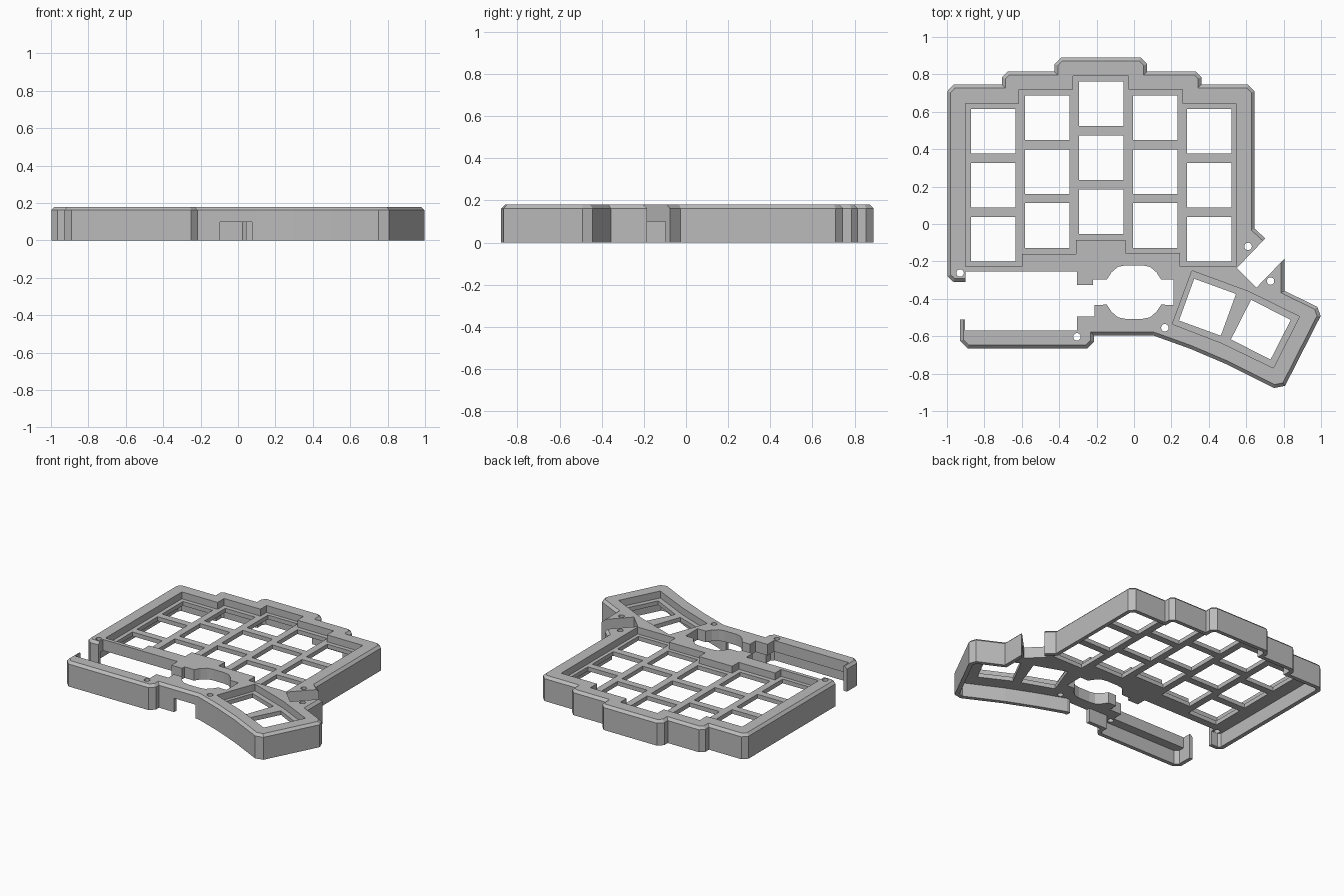
import bpy, bmesh
from math import cos, sin, radians
from mathutils import Vector, Matrix

cube = bpy.data.objects.get("Cube")
if cube:
    bpy.data.objects.remove(cube)

HEIGHT, CEILING, FLOOR = 0.18, 0.10, 0.13
CHAMFER = 0.018

grey = bpy.data.materials.new("mid grey")
grey.use_nodes = True
grey.diffuse_color = (0.5, 0.5, 0.5, 1)
grey.node_tree.nodes["Principled BSDF"].inputs["Base Color"].default_value = (0.5, 0.5, 0.5, 1)


def prism(name, points, z0, z1, chamfer_edges=()):
    """Extrude a flat outline; optionally chamfer the listed top edges."""
    bm = bmesh.new()
    base = bm.faces.new([bm.verts.new((x, y, z0)) for x, y in points])
    top = bmesh.ops.extrude_face_region(bm, geom=[base])["geom"]
    verts = [g for g in top if isinstance(g, bmesh.types.BMVert)]
    bmesh.ops.translate(bm, verts=verts, vec=(0, 0, z1 - z0))
    bmesh.ops.recalc_face_normals(bm, faces=bm.faces[:])
    if chamfer_edges:
        def top_vert(p):
            return min(verts, key=lambda v: (v.co.xy - Vector(p)).length)
        edges = [bm.edges.get((top_vert(a), top_vert(b))) for a, b in chamfer_edges]
        bmesh.ops.bevel(bm, geom=edges, offset=CHAMFER, segments=1,
                        affect='EDGES', profile=0.5)
    mesh = bpy.data.meshes.new(name)
    bm.to_mesh(mesh)
    bm.free()
    obj = bpy.data.objects.new(name, mesh)
    bpy.context.collection.objects.link(obj)
    mesh.materials.append(grey)
    return obj


def square(cx, cy, size, angle=0):
    turn = Matrix.Rotation(radians(angle), 2)
    h = size / 2
    return [Vector((cx, cy)) + turn @ Vector(c)
            for c in ((-h, -h), (h, -h), (h, h), (-h, h))]


def circle(cx, cy, r, n=20):
    return [(cx + r * cos(radians(360 * i / n)), cy + r * sin(radians(360 * i / n)))
            for i in range(n)]


def knob_arc(start, end):
    """Flattened arc of the round opening."""
    steps = 8
    angles = [radians(start + (end - start) * i / steps) for i in range(steps + 1)]
    return [(0.16 * cos(a), -0.364 + max(-0.143, min(0.143, 0.16 * sin(a)))) for a in angles]


# Outline, clockwise: main block rim, corner notch, thumb and front rim, inner opening
main_rim = [(-0.9, -0.31), (-0.965, -0.31), (-0.998, -0.28), (-0.998, 0.71),
            (-0.965, 0.745), (-0.705, 0.745), (-0.705, 0.785), (-0.675, 0.815),
            (-0.425, 0.815), (-0.425, 0.855), (-0.39, 0.89), (0.035, 0.89),
            (0.07, 0.855), (0.07, 0.815), (0.33, 0.815), (0.36, 0.785),
            (0.36, 0.745), (0.61, 0.745), (0.645, 0.71), (0.645, -0.025), (0.702, -0.077)]
notch = [(0.55, -0.235), (0.655, -0.34)]
front_rim = [(0.805, -0.185), (0.805, -0.357), (0.98, -0.443), (0.998, -0.492),
             (0.808, -0.865), (0.75, -0.877), (0.5, -0.752), (0.3, -0.667),
             (0.1, -0.595), (-0.215, -0.595), (-0.215, -0.63), (-0.25, -0.665),
             (-0.89, -0.665), (-0.93, -0.625), (-0.93, -0.51)]
opening = ([(-0.903, -0.51), (-0.903, -0.57), (-0.305, -0.57), (-0.305, -0.495),
            (-0.21, -0.495), (-0.21, -0.432)] + knob_arc(205, 335)
           + [(0.21, -0.432), (0.21, -0.296)] + knob_arc(25, 155)
           + [(-0.22, -0.296), (-0.22, -0.325), (-0.305, -0.325), (-0.305, -0.255),
              (-0.9, -0.255)])
rim_edges = list(zip(main_rim, main_rim[1:])) + list(zip(front_rim, front_rim[1:]))
case = prism("keyboard_case", main_rim + notch + front_rim + opening,
             0, HEIGHT, rim_edges)

# Underside hollow, leaving a thin wall with a front slot and a corner gap
hollow = [(-0.968, -0.268), (-0.952, -0.282), (-0.88, -0.282), (-0.88, -0.54),
          (-0.902, -0.54), (-0.902, -0.613), (-0.878, -0.637), (-0.262, -0.637),
          (-0.243, -0.618), (-0.243, -0.567), (-0.095, -0.567), (-0.095, -0.7),
          (0.075, -0.7), (0.075, -0.562), (0.1, -0.562), (0.3, -0.637), (0.5, -0.721),
          (0.755, -0.846), (0.788, -0.839), (0.967, -0.49), (0.957, -0.463),
          (0.777, -0.374), (0.777, -0.1), (0.685, -0.1), (0.617, -0.038),
          (0.617, 0.7), (0.598, 0.717), (0.332, 0.717), (0.332, 0.773), (0.318, 0.787),
          (0.042, 0.787), (0.042, 0.843), (0.023, 0.862), (-0.378, 0.862),
          (-0.397, 0.843), (-0.397, 0.787), (-0.663, 0.787), (-0.677, 0.773),
          (-0.677, 0.717), (-0.953, 0.717), (-0.968, 0.698)]
cutters = [prism("hollow_cutter", hollow, -0.1, CEILING)]

# Stepped key well and thumb well
key_well = [(-0.9, 0.645), (-0.615, 0.645), (-0.615, 0.72), (-0.325, 0.72),
            (-0.325, 0.79), (-0.03, 0.79), (-0.03, 0.72), (0.26, 0.72),
            (0.26, 0.645), (0.546, 0.645), (0.546, -0.228), (0.245, -0.228),
            (0.245, -0.155), (-0.045, -0.155), (-0.045, -0.085), (-0.31, -0.085),
            (-0.31, -0.16), (-0.6, -0.16), (-0.6, -0.228), (-0.9, -0.228)]
thumb_well = [(0.31, -0.25), (0.615, -0.362), (0.885, -0.495), (0.745, -0.77),
              (0.47, -0.637), (0.205, -0.535)]
cutters += [prism("key_well_cutter", key_well, FLOOR, 0.3),
            prism("thumb_well_cutter", thumb_well, FLOOR, 0.3)]

# Switch openings: five staggered columns of three, plus two turned thumb keys
SIZE, PITCH = 0.238, 0.2885
for col, top in enumerate((0.615, 0.688, 0.762, 0.688, 0.615)):
    for row in range(3):
        cutters.append(prism("switch_cutter", square(-0.752 + col * PITCH,
                             top - SIZE / 2 - row * PITCH, SIZE), 0.05, 0.3))
for x, y, angle in ((0.393, -0.445, -20), (0.678, -0.565, -27)):
    cutters.append(prism("thumb_switch_cutter", square(x, y, SIZE, angle), 0.05, 0.3))

# Screw holes
for x, y in ((-0.93, -0.262), (0.61, -0.12), (0.73, -0.305), (0.165, -0.555), (-0.305, -0.603)):
    cutters.append(prism("screw_cutter", circle(x, y, 0.02), 0.05, 0.3))

# Cut everything, then drop the cutters
for cutter in cutters:
    cutter.hide_render = True
    mod = case.modifiers.new("cut", 'BOOLEAN')
    mod.operation, mod.solver, mod.object = 'DIFFERENCE', 'EXACT', cutter
bpy.context.view_layer.update()
depsgraph = bpy.context.evaluated_depsgraph_get()
result = bpy.data.meshes.new_from_object(case.evaluated_get(depsgraph))
case.modifiers.clear()
case.data = result
for cutter in cutters:
    bpy.data.objects.remove(cutter)
